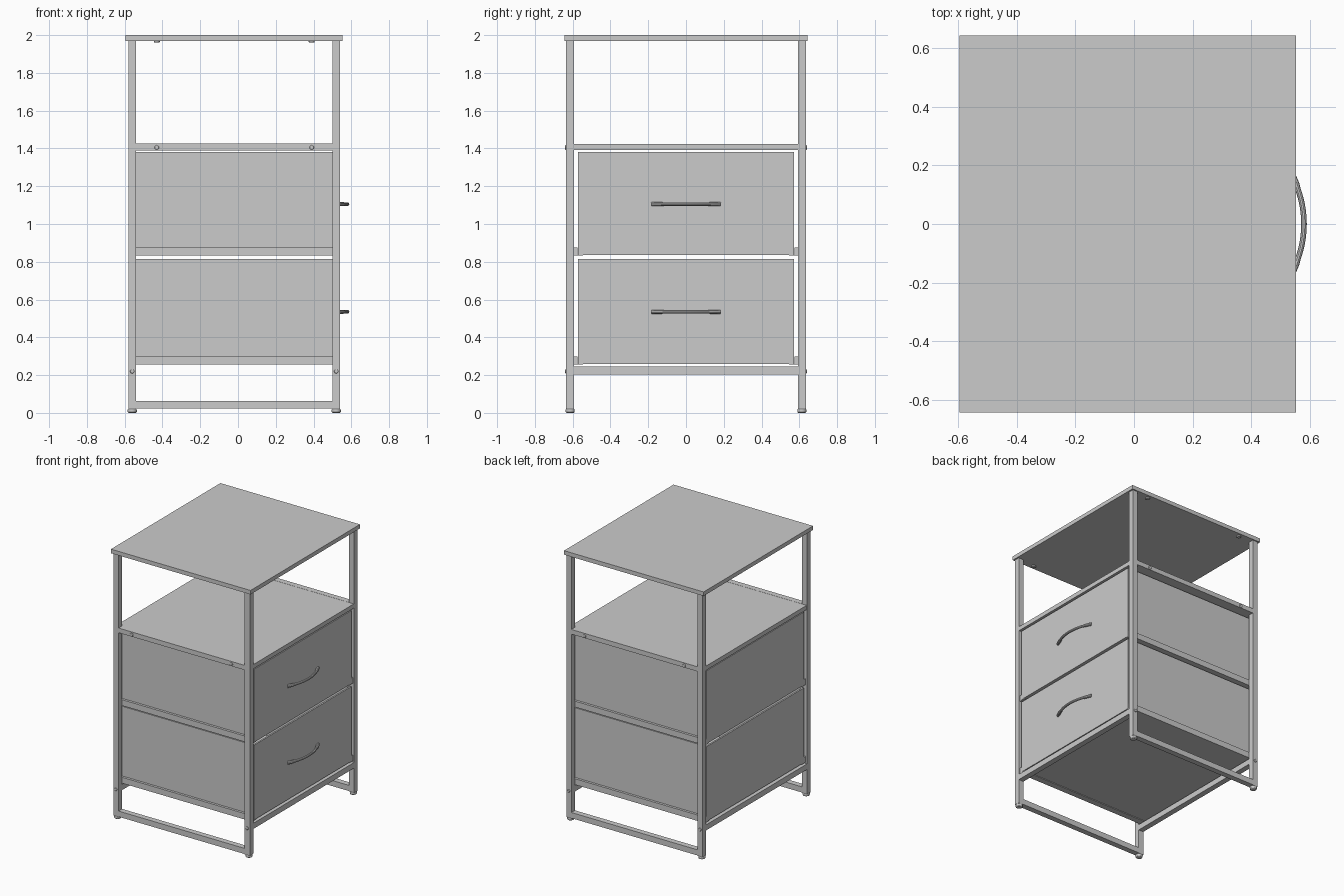
import bpy, math

if "Cube" in bpy.data.objects:
    bpy.data.objects.remove(bpy.data.objects["Cube"])

XB, XF = -0.56, 0.52      # back / front post centres
YP = 0.613                # side frame centre
T = 0.042                 # tube width


def box(name, x0, x1, y0, y1, z0, z1, bevel=0.0):
    bpy.ops.mesh.primitive_cube_add(
        size=1, location=((x0 + x1) / 2, (y0 + y1) / 2, (z0 + z1) / 2))
    o = bpy.context.object
    o.name = name
    o.scale = (abs(x1 - x0), abs(y1 - y0), z1 - z0)
    bpy.ops.object.transform_apply(location=False, rotation=False, scale=True)
    if bevel:
        m = o.modifiers.new("bevel", 'BEVEL')
        m.width, m.segments = bevel, 2
    return o


def disc(name, loc, r, depth, rot=(0, 0, 0), bevel=0.003):
    bpy.ops.mesh.primitive_cylinder_add(vertices=24, radius=r, depth=depth,
                                        location=loc, rotation=rot)
    o = bpy.context.object
    o.name = name
    m = o.modifiers.new("bevel", 'BEVEL')
    m.width, m.segments, m.limit_method = bevel, 2, 'ANGLE'
    bpy.ops.object.shade_smooth_by_angle()
    return o


def handle(name, z):
    # bowed bar, slightly thicker at both ends
    cu = bpy.data.curves.new(name, 'CURVE')
    cu.dimensions = '3D'
    cu.bevel_depth, cu.bevel_resolution, cu.use_fill_caps = 0.01, 3, True
    n = 24
    sp = cu.splines.new('POLY')
    sp.points.add(n)
    for i, p in enumerate(sp.points):
        y = -0.18 + 0.36 * i / n
        p.co = (0.58 - 1.46 * y * y, y, z, 1)
        p.radius = 1.15 if abs(y) > 0.13 else 0.95
    o = bpy.data.objects.new(name, cu)
    bpy.context.collection.objects.link(o)
    bpy.ops.object.select_all(action='DESELECT')
    o.select_set(True)
    bpy.context.view_layer.objects.active = o
    bpy.ops.object.convert(target='MESH')
    bpy.ops.object.shade_smooth_by_angle()


def drawer(name, z0, z1):
    # open-topped box with a front panel
    x0, x1, w, t = -0.57, 0.532, 0.572, 0.012
    box(name + "_front", x1 - t, x1, -w, w, z0, z1)
    box(name + "_back", x0, x0 + t, -w, w, z0, z1)
    box(name + "_bottom", x0 + t, x1 - t, -w, w, z0, z0 + t)
    for s in (-1, 1):
        box(name + "_side", x0 + t, x1 - t, s * w, s * (w - t), z0 + t, z1)
    handle(name + "_handle", (z0 + z1) / 2 - 0.003)


# Top board and middle shelf
box("top_board", -0.595, 0.553, -0.643, 0.643, 1.97, 2.0)
box("shelf", XB - T / 2 + 0.003, XF + T / 2 - 0.003, -0.592, 0.592, 1.392, 1.424)

h = T / 2
for s in (-1, 1):
    y0, y1 = s * (YP - h), s * (YP + h)
    # Side frames: floor bar and shelf bar
    box("floor_bar", XB + h, XF - h, y0, y1, 0.022, 0.064)
    box("shelf_bar", XB + h, XF - h, y0, y1, 1.39, 1.425)
    for x in (XB, XF):
        box("post", x - h, x + h, y0, y1, 0.02, 1.97)
        disc("foot", (x, s * YP, 0.011), 0.024, 0.022, bevel=0.006)
        disc("post_screw", (x, s * (YP + h), 0.22), 0.011, 0.012,
             (math.pi / 2, 0, 0))
    for x in (-0.43, 0.39):
        disc("shelf_screw", (x, s * (YP + h), 1.405), 0.012, 0.014,
             (math.pi / 2, 0, 0))
        disc("top_screw", (x, s * YP, 1.967), 0.016, 0.012)
    # L-shaped drawer runners
    for z in (0.255, 0.832):
        box("runner_web", -0.57, 0.53, s * 0.574, s * 0.592, z, z + 0.044)
        box("runner_flange", -0.57, 0.53, s * 0.545, s * 0.59, z, z + 0.005)

# Lower cross bars, front and back
for x in (XB, XF):
    box("cross_bar", x - h, x + h, -YP + h, YP - h, 0.204, 0.246)

drawer("lower_drawer", 0.26, 0.816)
drawer("upper_drawer", 0.837, 1.38)
